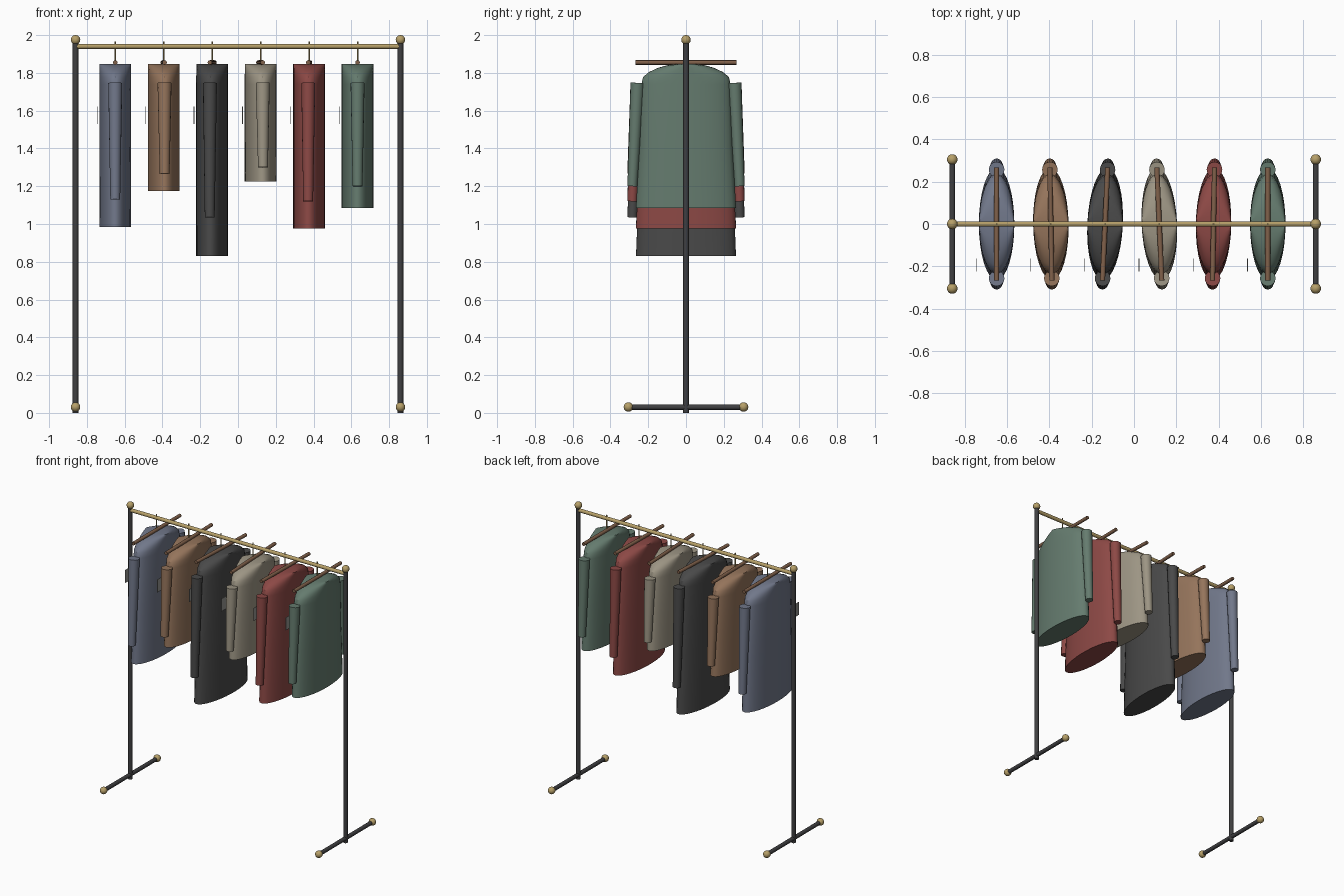
import bpy, bmesh, math
from mathutils import Vector, Matrix

if "Cube" in bpy.data.objects:
    bpy.data.objects.remove(bpy.data.objects["Cube"])


def material(name, rgb):
    m = bpy.data.materials.new(name)
    m.diffuse_color = (*rgb, 1)
    m.use_nodes = True
    m.node_tree.nodes["Principled BSDF"].inputs["Base Color"].default_value = m.diffuse_color
    return m


DARK = material("dark metal", (0.05, 0.05, 0.053))
BRASS = material("brass", (0.47, 0.35, 0.14))
WOOD = material("hanger wood", (0.22, 0.12, 0.07))
TAG = material("tag grey", (0.30, 0.30, 0.28))


def finish(name, bm, mat, matrix=Matrix()):
    bmesh.ops.recalc_face_normals(bm, faces=bm.faces)
    me = bpy.data.meshes.new(name)
    bm.to_mesh(me)
    bm.free()
    me.transform(matrix)
    me.materials.append(mat)
    ob = bpy.data.objects.new(name, me)
    bpy.context.collection.objects.link(ob)
    bpy.ops.object.select_all(action='DESELECT')
    ob.select_set(True)
    bpy.context.view_layer.objects.active = ob
    bpy.ops.object.shade_smooth_by_angle(angle=math.radians(35))
    return ob


def rod(name, a, b, r1, mat, r2=None, matrix=Matrix(), segments=16):
    """Straight (optionally tapered) round bar from a to b."""
    a, b = Vector(a), Vector(b)
    d = b - a
    bm = bmesh.new()
    bmesh.ops.create_cone(bm, cap_ends=True, segments=segments, radius1=r1,
                          radius2=r1 if r2 is None else r2, depth=d.length)
    place = Matrix.Translation((a + b) / 2) @ d.to_track_quat('Z', 'Y').to_matrix().to_4x4()
    return finish(name, bm, mat, matrix @ place)


def ball(name, co, r, mat):
    bm = bmesh.new()
    bmesh.ops.create_uvsphere(bm, u_segments=20, v_segments=12, radius=r)
    return finish(name, bm, mat, Matrix.Translation(co))


def loft(name, rings, mat, matrix, n=32):
    """Stack of ellipses given as (z, half_x, half_y), capped at both ends."""
    bm = bmesh.new()
    loops = []
    for z, rx, ry in rings:
        loops.append([bm.verts.new((rx * math.cos(t), ry * math.sin(t), z))
                      for t in (2 * math.pi * i / n for i in range(n))])
    for lo, hi in zip(loops, loops[1:]):
        for i in range(n):
            j = (i + 1) % n
            bm.faces.new((lo[i], lo[j], hi[j], hi[i]))
    bm.faces.new(loops[0])
    bm.faces.new(loops[-1])
    return finish(name, bm, mat, matrix)


# Rack frame
for side, x in (("left", -0.86), ("right", 0.86)):
    rod(f"{side}_post", (x, 0, 0), (x, 0, 1.975), 0.015, DARK)
    rod(f"{side}_foot_bar", (x, -0.305, 0.03), (x, 0.305, 0.03), 0.014, DARK)
    ball(f"{side}_post_ball", (x, 0, 1.975), 0.025, BRASS)
    for end, y in (("front", -0.305), ("back", 0.305)):
        ball(f"{side}_{end}_foot_ball", (x, y, 0.031), 0.025, BRASS)
rod("hanging_rail", (-0.86, 0, 1.94), (0.86, 0, 1.94), 0.013, BRASS)

# Garments: colour name, colour, hem height, cuff height, twist in degrees
GARMENTS = [
    ("slate", (0.165, 0.187, 0.255), 0.985, 1.13, 0),
    ("tan", (0.30, 0.175, 0.105), 1.175, 1.265, 1),
    ("charcoal", (0.067, 0.067, 0.067), 0.83, 1.035, -2.6),
    ("beige", (0.335, 0.30, 0.23), 1.225, 1.30, 2.5),
    ("red", (0.265, 0.066, 0.06), 0.975, 1.12, -1),
    ("green", (0.13, 0.20, 0.158), 1.085, 1.20, 0),
]
# Rounded shoulder profile: (z, half width)
SHOULDER = [(1.74, 0.236), (1.778, 0.227), (1.805, 0.195), (1.828, 0.145),
            (1.84, 0.10), (1.846, 0.055)]

for i, (label, rgb, hem, cuff, twist) in enumerate(GARMENTS):
    cloth = material(f"{label} cloth", rgb)
    x = -0.65 + i * 0.2566
    spot = Matrix.Translation((x, 0, 0)) @ Matrix.Rotation(math.radians(twist), 4, 'Z')
    # Body
    rings = [(hem, 0.084, 0.265), ((hem + 1.74) / 2, 0.084, 0.247)]
    rings += [(z, 0.084, w) for z, w in SHOULDER]
    loft(f"{label}_garment_body", rings, cloth, spot)
    # Sleeves
    for side, s in (("front", -1), ("back", 1)):
        rod(f"{label}_{side}_sleeve", (0, s * 0.257, 1.747), (0, s * 0.284, cuff),
            0.037, cloth, r2=0.026, matrix=spot)
    # Hanger bar and hook
    rod(f"{label}_hanger_bar", (0, -0.267, 1.855), (0, 0.267, 1.855), 0.012, WOOD, matrix=spot)
    rod(f"{label}_hanger_hook", (0, 0, 1.855), (0, 0, 1.965), 0.004, BRASS,
        matrix=spot, segments=10)
    # Swing tag
    bm = bmesh.new()
    bmesh.ops.create_cube(bm, size=1)
    bmesh.ops.scale(bm, vec=(0.003, 0.06, 0.092), verts=bm.verts)
    finish(f"{label}_tag", bm, TAG, Matrix.Translation((x - 0.096, -0.194, 1.575)))
